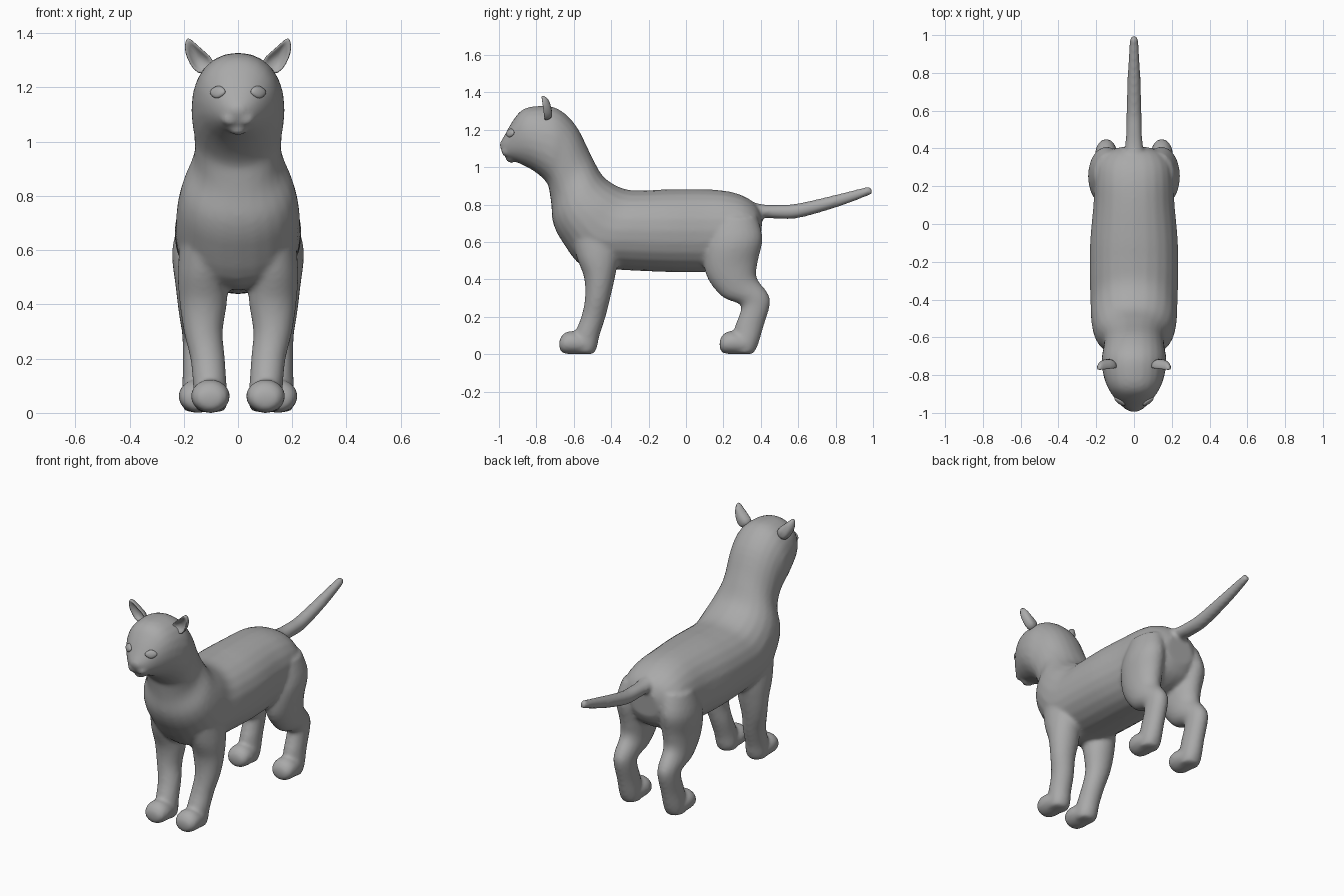
import bpy, bmesh, math
from mathutils import Vector

if "Cube" in bpy.data.objects:
    bpy.data.objects.remove(bpy.data.objects["Cube"])

SIDES = 24
fur = bpy.data.materials.new("grey_fur")
fur.diffuse_color = (0.4, 0.4, 0.4, 1)
fur.use_nodes = True
fur.node_tree.nodes["Principled BSDF"].inputs["Base Color"].default_value = fur.diffuse_color


def finish(bm, name):
    bmesh.ops.recalc_face_normals(bm, faces=bm.faces)
    me = bpy.data.meshes.new(name)
    bm.to_mesh(me)
    bm.free()
    ob = bpy.data.objects.new(name, me)
    bpy.context.collection.objects.link(ob)
    me.materials.append(fur)
    return ob


def spline(rows, steps=4):
    """Smooth curve through the rows."""
    out = []
    for i in range(len(rows) - 1):
        a, b, c, d = (rows[max(0, min(len(rows) - 1, i + k))] for k in (-1, 0, 1, 2))
        for s in range(steps):
            t = s / steps
            out.append([0.5 * (2*q + (r-p)*t + (2*p-5*q+4*r-w)*t*t + (3*q-p-3*r+w)*t**3)
                        for p, q, r, w in zip(a, b, c, d)])
    return out + [list(rows[-1])]


def loft(bm, rows, side=1, power=1.0):
    """Oval rings: centre x, edge point 1 (y, z), edge point 2 (y, z), half width."""
    rings = []
    for x, y1, z1, y2, z2, w in spline(rows):
        c = Vector((side * x, (y1 + y2) / 2, (z1 + z2) / 2))
        up = Vector((0, (y1 - y2) / 2, (z1 - z2) / 2))
        ring = []
        for k in range(SIDES):
            a = 2 * math.pi * k / SIDES
            cx = math.copysign(abs(math.cos(a)) ** power, math.cos(a))
            sz = math.copysign(abs(math.sin(a)) ** power, math.sin(a))
            ring.append(bm.verts.new(c + Vector((w * cx, 0, 0)) + up * sz))
        rings.append(ring)
    for r, s in zip(rings, rings[1:]):
        for k in range(SIDES):
            j = (k + 1) % SIDES
            bm.faces.new((r[k], r[j], s[j], s[k]))
    bm.faces.new(rings[0][::-1])
    bm.faces.new(rings[-1])


def ball(bm, centre, size):
    vs = bmesh.ops.create_uvsphere(bm, u_segments=20, v_segments=12, radius=1)["verts"]
    for v in vs:
        v.co = Vector(centre) + Vector(a * b for a, b in zip(v.co, size))


# head, neck and torso, nose to rump
TRUNK = [
    (0, -.998, 1.125, -.99, 1.095, .02), (0, -.972, 1.168, -.955, 1.05, .065),
    (0, -.925, 1.25, -.89, 1.02, .113), (0, -.875, 1.307, -.83, .99, .145),
    (0, -.80, 1.327, -.775, .95, .165), (0, -.69, 1.315, -.74, .91, .172),
    (0, -.59, 1.225, -.73, .87, .163), (0, -.51, 1.07, -.72, .80, .163),
    (0, -.45, .96, -.71, .70, .205), (0, -.38, .905, -.66, .60, .225),
    (0, -.30, .878, -.55, .47, .23), (0, -.20, .877, -.36, .452, .234),
    (0, -.08, .882, -.1, .44, .232), (0, .10, .882, .10, .44, .215),
    (0, .22, .872, .22, .46, .21), (0, .31, .845, .30, .48, .20),
    (0, .375, .80, .36, .52, .16), (0, .41, .74, .395, .58, .09)]
TAIL = [
    (0, .26, .84, .30, .72, .06), (0, .40, .803, .40, .73, .048),
    (0, .50, .80, .50, .724, .042), (0, .60, .807, .61, .73, .04),
    (0, .80, .853, .82, .79, .033), (0, .985, .90, 1.0, .858, .021)]
# legs, from body to sole (front edge, back edge)
FRONT_LEG = [
    (.12, -.62, .66, -.36, .70, .09), (.13, -.585, .52, -.36, .53, .092),
    (.128, -.545, .41, -.38, .41, .088), (.128, -.54, .30, -.405, .30, .072),
    (.112, -.56, .20, -.43, .20, .064), (.104, -.595, .11, -.462, .10, .062),
    (.10, -.60, .04, -.475, .04, .062), (.10, -.59, .005, -.49, .005, .05)]
HIND_LEG = [
    (.12, .14, .72, .38, .74, .09), (.145, .10, .58, .41, .62, .098),
    (.142, .105, .43, .385, .50, .088), (.145, .19, .31, .378, .41, .072),
    (.147, .29, .265, .435, .33, .06), (.147, .285, .21, .45, .27, .057),
    (.147, .262, .15, .415, .15, .057), (.148, .25, .06, .385, .05, .06),
    (.148, .26, .005, .36, .005, .05)]
# paw, toe to heel, relative to its toe
PAW = [
    (0, 0, .075, 0, .035, .035), (0, .02, .108, .015, .008, .06),
    (0, .06, .124, .06, 0, .072), (0, .12, .11, .12, 0, .066),
    (0, .18, .08, .18, 0, .045)]

bm = bmesh.new()
loft(bm, TRUNK, power=0.93)
loft(bm, TAIL)
for side in (1, -1):
    loft(bm, FRONT_LEG, side)
    loft(bm, HIND_LEG, side)
    for px, py in ((.102, -.677), (.148, .18)):
        loft(bm, [(x + px, a + py, b, c + py, d, w) for x, a, b, c, d, w in PAW], side)
    # whisker pads
    ball(bm, (side * .028, -.953, 1.083), (.036, .036, .027))
# chin
ball(bm, (0, -.935, 1.045), (.035, .03, .022))
body = finish(bm, "body")

# blend the parts into one skin
bpy.context.view_layer.objects.active = body
body.select_set(True)
mod = body.modifiers.new("skin", "REMESH")
mod.mode, mod.voxel_size, mod.use_smooth_shade = "VOXEL", 0.011, True
sm = body.modifiers.new("soften", "SMOOTH")
sm.factor, sm.iterations = 0.5, 7
for m in ("skin", "soften"):
    bpy.ops.object.modifier_apply(modifier=m)
body.data.materials.clear()
body.data.materials.append(fur)
body.data.polygons.foreach_set("material_index", [0] * len(body.data.polygons))

# ear outline (x, z) from inner base round the tip to outer base
EAR = [(.075, 1.295), (.125, 1.335), (.165, 1.372), (.188, 1.392), (.199, 1.365),
       (.198, 1.33), (.18, 1.285), (.15, 1.245), (.105, 1.25)]
for side, label in ((1, "right"), (-1, "left")):
    bm = bmesh.new()
    cx, cz = .145, 1.305

    def layer(scale, y):
        return [bm.verts.new((side * (cx + (x - cx) * scale), y - .12 * (z - 1.3),
                              cz + (z - cz) * scale)) for x, z in EAR]
    # hollow front, rim, rounded back
    loops = [layer(.45, -.738), layer(.86, -.768), layer(1, -.758),
             layer(.9, -.735), layer(.5, -.715)]
    n = len(EAR)
    for a, b in zip(loops, loops[1:]):
        for k in range(n):
            bm.faces.new((a[k], a[(k + 1) % n], b[(k + 1) % n], b[k]))
    bm.faces.new(loops[0])
    bm.faces.new(loops[-1])
    ear = finish(bm, label + "_ear")
    ear.data.shade_smooth()
    sub = ear.modifiers.new("round", "SUBSURF")
    sub.levels = sub.render_levels = 1

    # almond eye set on the face
    hit, point, normal, _ = body.ray_cast(Vector((side * .075, -2, 1.183)), Vector((0, 1, 0)))
    bm = bmesh.new()
    ball(bm, (0, 0, 0), (.034, .024, .012))
    for v in bm.verts:
        v.co.y *= 1 - .35 * (v.co.x / .034) ** 2
    eye = finish(bm, label + "_eye")
    eye.data.shade_smooth()
    eye.location = point
    eye.rotation_euler = normal.to_track_quat("Z", "Y").to_euler()
